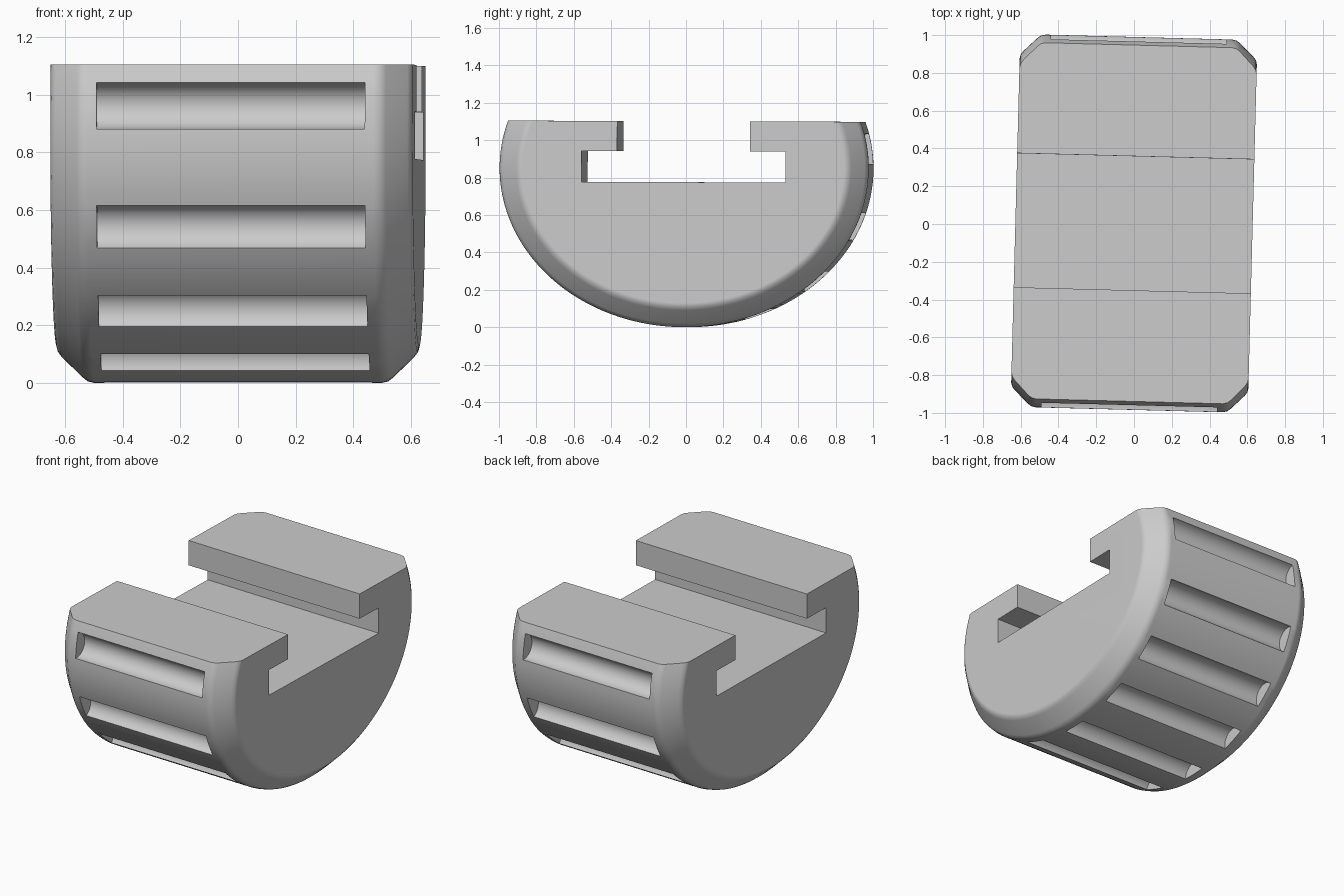
import bpy, bmesh, math
from mathutils import Matrix

cube = bpy.data.objects.get("Cube")
if cube:
    bpy.data.objects.remove(cube, do_unlink=True)

# Main dimensions
HALF_Y, HALF_Z = 0.987, 0.85      # semi-axes of the round body
TOP = 1.101                       # height of the flat top
GROOVE_R, GROOVE_LEN = 0.082, 0.93

grey = bpy.data.materials.new("plain grey")
grey.use_nodes = True
colour = (0.6, 0.6, 0.6, 1)
grey.diffuse_color = colour
grey.node_tree.nodes["Principled BSDF"].inputs["Base Color"].default_value = colour


def new_object(name, bm):
    bmesh.ops.recalc_face_normals(bm, faces=bm.faces)
    mesh = bpy.data.meshes.new(name)
    bm.to_mesh(mesh)
    bm.free()
    obj = bpy.data.objects.new(name, mesh)
    bpy.context.collection.objects.link(obj)
    mesh.materials.append(grey)
    return obj


def loft(name, rings):
    """Skin a list of closed rings and cap both ends."""
    bm = bmesh.new()
    rows = [[bm.verts.new(p) for p in ring] for ring in rings]
    n = len(rows[0])
    for a, b in zip(rows, rows[1:]):
        for i in range(n):
            j = (i + 1) % n
            bm.faces.new((a[i], a[j], b[j], b[i]))
    bm.faces.new(rows[0])
    bm.faces.new(rows[-1])
    return new_object(name, bm)


def body_ring(x, inset, steps=96):
    """Lower part of an ellipse, cut off flat at the top."""
    a, b = HALF_Y - inset, HALF_Z - inset
    start = -math.asin((TOP - HALF_Z) / b)
    ring = []
    for i in range(steps + 1):
        t = start + (math.pi - 2 * start) * i / steps
        ring.append((x, -a * math.cos(t), HALF_Z - b * math.sin(t)))
    return ring


# Body: rounded 45 degree chamfer at both ends
end = [(0.628, 0.128), (0.623, 0.108), (0.61, 0.09),
       (0.537, 0.019), (0.52, 0.006), (0.495, 0.0)]
section = [(-x, d) for x, d in end] + end[::-1]
body = loft("slotted_knob", [body_ring(x, d) for x, d in section])

# T-shaped slot through the whole length
half_slot = [(0.545, 0.775), (0.545, 0.94), (0.355, 0.94), (0.355, 1.3)]
slot = half_slot + [(-y, z) for y, z in reversed(half_slot)]
cutters = [loft("slot_cutter", [[(x, y, z) for y, z in slot] for x in (-1, 1)])]

# Round grip grooves, mirrored front to back, with one underneath
right_angle = 90
front_angles = [-7.3, 21.6, 45.4, 67]
for angle in front_angles + [right_angle] + [180 - a for a in front_angles]:
    t = math.radians(angle)
    place = Matrix.Translation((0, -HALF_Y * math.cos(t), HALF_Z - HALF_Z * math.sin(t)))
    bm = bmesh.new()
    bmesh.ops.create_cone(bm, cap_ends=True, segments=40, radius1=GROOVE_R,
                          radius2=GROOVE_R, depth=GROOVE_LEN,
                          matrix=place @ Matrix.Rotation(math.pi / 2, 4, "Y"))
    cutters.append(new_object("groove_cutter", bm))

bpy.ops.object.select_all(action="DESELECT")
body.select_set(True)
bpy.context.view_layer.objects.active = body
for cutter in cutters:
    cutter.hide_render = True
    cut = body.modifiers.new("cut", "BOOLEAN")
    cut.operation, cut.solver, cut.object = "DIFFERENCE", "EXACT", cutter
    bpy.ops.object.modifier_apply(modifier=cut.name)
    bpy.data.objects.remove(cutter, do_unlink=True)

# Slight turn of the whole part
turn = Matrix.Rotation(math.radians(-1.5), 4, "Z") @ Matrix.Rotation(math.radians(-0.2), 4, "X")
body.data.transform(turn)
low = min(v.co.z for v in body.data.vertices)
body.data.transform(Matrix.Translation((0, 0, -low)))

# Smooth shading with sharp cut edges
bpy.ops.object.shade_smooth_by_angle(angle=math.radians(32))
weighted = body.modifiers.new("even_normals", "WEIGHTED_NORMAL")
weighted.keep_sharp = True
